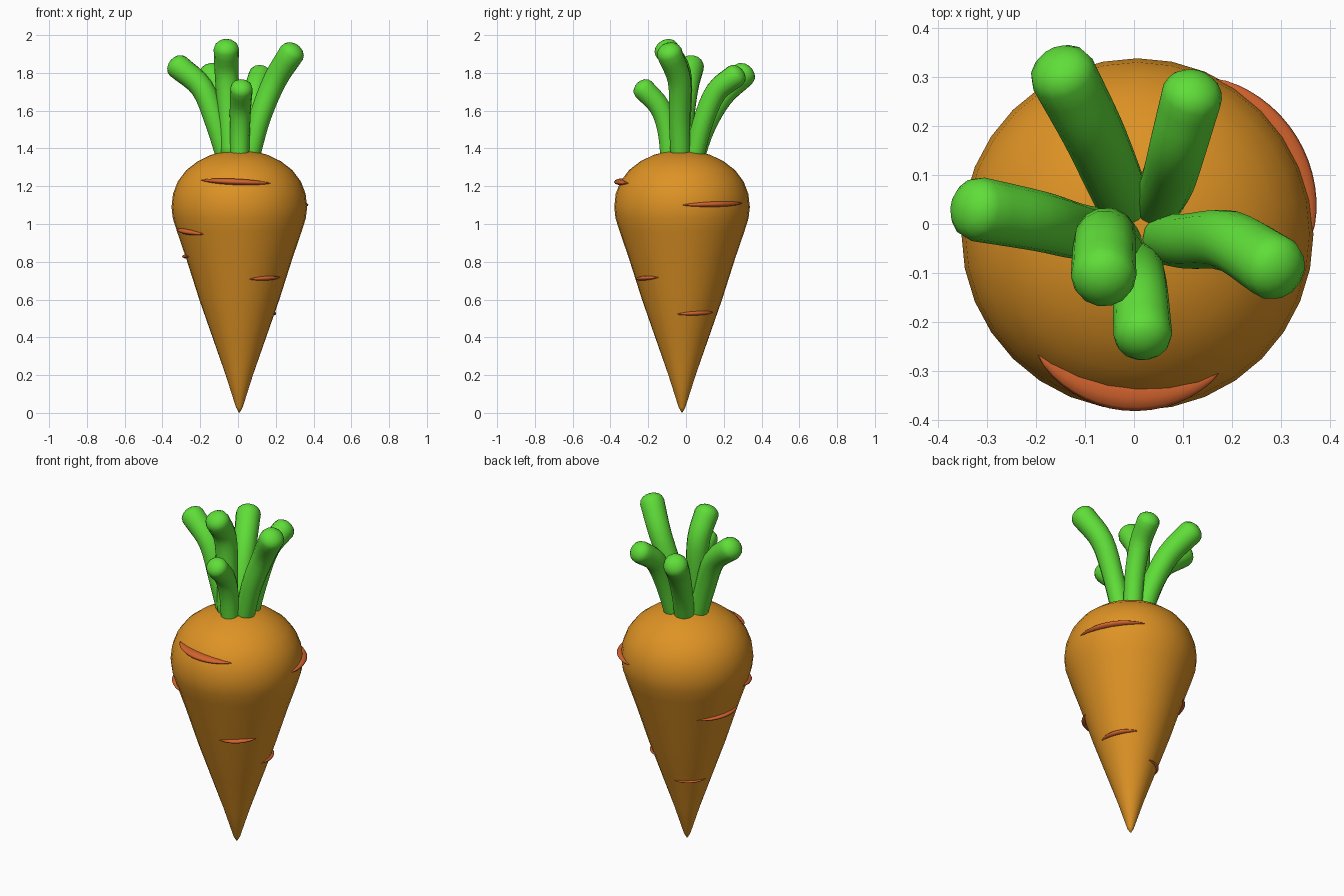
import bpy, bmesh, math
from mathutils import Vector

if "Cube" in bpy.data.objects:
    bpy.data.objects.remove(bpy.data.objects["Cube"])

CX, CY = 0.007, -0.021  # root axis


def material(name, rgb):
    m = bpy.data.materials.new(name)
    m.diffuse_color = (*rgb, 1)
    m.use_nodes = True
    m.node_tree.nodes["Principled BSDF"].inputs["Base Color"].default_value = m.diffuse_color
    return m


ORANGE = material("carrot orange", (0.73, 0.29, 0.018))
RUST = material("rust orange", (0.65, 0.125, 0.027))
GREEN = material("leaf green", (0.115, 0.73, 0.04))


def skin(name, rings, mat):
    """Join a list of closed rings into a capped, smooth surface."""
    bm = bmesh.new()
    vs = [[bm.verts.new(p) for p in ring] for ring in rings]
    n = len(rings[0])
    for a, b in zip(vs, vs[1:]):
        for i in range(n):
            j = (i + 1) % n
            bm.faces.new((a[i], a[j], b[j], b[i]))
    bm.faces.new(vs[0][::-1])
    bm.faces.new(vs[-1])
    bmesh.ops.recalc_face_normals(bm, faces=bm.faces)
    for f in bm.faces:
        f.smooth = True
    me = bpy.data.meshes.new(name)
    bm.to_mesh(me)
    bm.free()
    me.materials.append(mat)
    ob = bpy.data.objects.new(name, me)
    bpy.context.collection.objects.link(ob)
    return ob


def spline(pts, t):
    """Catmull-Rom point, t in 0..1."""
    p = [2 * pts[0] - pts[1]] + pts + [2 * pts[-1] - pts[-2]]
    s = min(t, 0.99999) * (len(pts) - 1)
    i = int(s)
    u = s - i
    a, b, c, d = p[i:i + 4]
    return 0.5 * (2 * b + (c - a) * u + (2 * a - 5 * b + 4 * c - d) * u ** 2
                  + (3 * b - a - 3 * c + d) * u ** 3)


# Root: lathed profile (radius, height)
PROFILE = [(0.003, 0.003), (0.018, 0.03), (0.072, 0.2), (0.142, 0.4), (0.212, 0.6),
           (0.282, 0.82), (0.33, 0.96), (0.352, 1.03), (0.359, 1.09), (0.351, 1.16),
           (0.326, 1.225), (0.281, 1.285), (0.22, 1.332), (0.15, 1.366),
           (0.08, 1.384), (0.01, 1.39)]


def root_radius(z):
    for (r0, z0), (r1, z1) in zip(PROFILE, PROFILE[1:]):
        if z0 <= z <= z1:
            return r0 + (r1 - r0) * (z - z0) / (z1 - z0)
    return 0


def circle(r, z, n=32):
    return [(CX + r * math.cos(2 * math.pi * i / n),
             CY + r * math.sin(2 * math.pi * i / n), z) for i in range(n)]


skin("root", [circle(r, z) for r, z in PROFILE], ORANGE)


# Leaf stalks: bent tubes with rounded ends
def stalk(name, pts, r0, r1, n=14, steps=12):
    pts = [Vector(p) for p in pts]
    side = None
    rings = []

    def ring(c, tan, r):
        nonlocal side
        side = (side or Vector((1, 0, 0)))
        side = (side - tan * side.dot(tan)).normalized()
        up = tan.cross(side)
        rings.append([c + r * (math.cos(2 * math.pi * i / n) * side
                               + math.sin(2 * math.pi * i / n) * up) for i in range(n)])

    for k in range(steps + 1):
        t = k / steps
        tan = (spline(pts, min(1, t + 0.02)) - spline(pts, max(0, t - 0.02))).normalized()
        ring(spline(pts, t), tan, r0 + (r1 - r0) * t)
    end = pts[-1]
    for a in (25, 48, 68, 84):
        a = math.radians(a)
        ring(end + tan * (0.75 * r1 * math.sin(a)), tan, r1 * math.cos(a))
    skin(name, rings, GREEN)


stalk("leaf_left", [(-0.06, -0.02, 1.34), (-0.115, -0.015, 1.53), (-0.19, 0.005, 1.72),
                    (-0.318, 0.03, 1.835)], 0.052, 0.066)
stalk("leaf_tall", [(-0.035, -0.05, 1.34), (-0.05, -0.03, 1.6), (-0.06, -0.035, 1.8),
                    (-0.062, -0.105, 1.925)], 0.056, 0.067)
stalk("leaf_front", [(0.008, -0.085, 1.34), (0.01, -0.1, 1.5), (0.013, -0.14, 1.62),
                     (0.018, -0.225, 1.715)], 0.05, 0.06)
stalk("leaf_right", [(0.06, -0.03, 1.34), (0.115, -0.035, 1.56), (0.195, -0.035, 1.76),
                     (0.285, -0.088, 1.905)], 0.052, 0.068)
stalk("leaf_back_left", [(-0.02, 0.04, 1.34), (-0.045, 0.1, 1.52), (-0.085, 0.19, 1.68),
                         (-0.145, 0.305, 1.792)], 0.055, 0.068)
stalk("leaf_back_right", [(0.045, 0.04, 1.34), (0.07, 0.09, 1.54), (0.09, 0.16, 1.7),
                          (0.118, 0.262, 1.785)], 0.052, 0.063)


# Growth creases: tapered arcs hugging the root
def crease(name, a0, a1, z0, z1, depth, height, n=10, steps=16):
    rings = []
    for k in range(steps + 1):
        t = k / steps
        a = math.radians(a0 + (a1 - a0) * t)
        z = z0 + (z1 - z0) * t
        w = max(0.03, math.sin(math.pi * t) ** 0.7)
        r = root_radius(z) - 0.004
        ring = []
        for i in range(n):
            b = 2 * math.pi * i / n
            rr = r + depth * w * math.cos(b)
            ring.append((CX + rr * math.cos(a), CY + rr * math.sin(a),
                         z + height * w * math.sin(b)))
        rings.append(ring)
    skin(name, rings, RUST)


crease("crease_front_top", 230, 301, 1.232, 1.215, 0.038, 0.017)
crease("crease_right_top", -1, 64, 1.1, 1.11, 0.028, 0.015)
crease("crease_left_upper", 190, 235, 0.972, 0.946, 0.026, 0.015)
crease("crease_back_left", 134, 201, 0.83, 0.828, 0.024, 0.012)
crease("crease_front_right", -79, -29, 0.708, 0.718, 0.024, 0.012)
crease("crease_right_low", -11, 64, 0.523, 0.533, 0.02, 0.012)
crease("crease_back_low", 90, 174, 0.4, 0.4, 0.015, 0.008)
